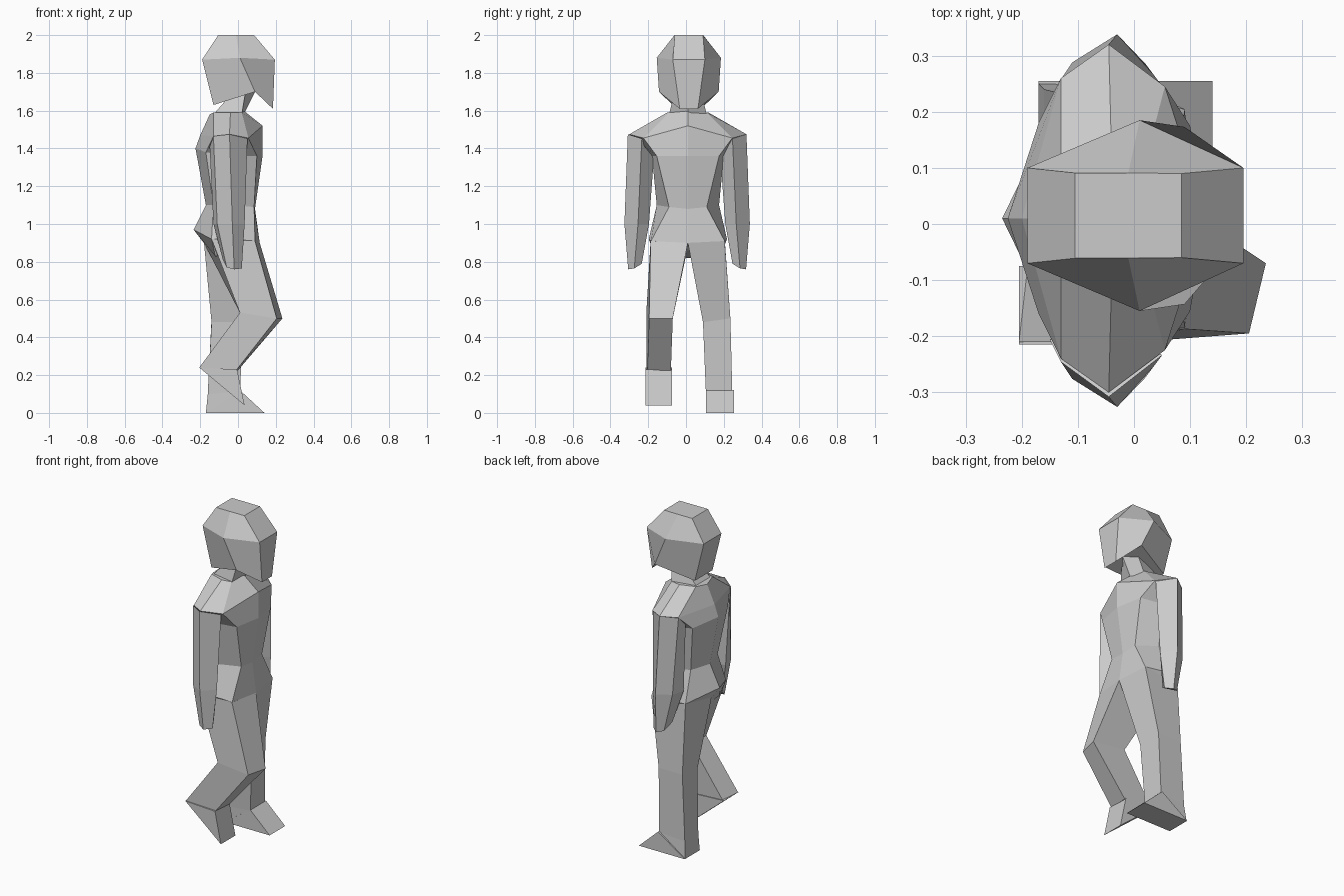
import bpy, bmesh

CY = 0.01  # body's middle plane


def loft(name, rings):
    """Skin a list of equal-length point rings and cap both ends."""
    bm = bmesh.new()
    rows = [[bm.verts.new(p) for p in ring] for ring in rings]
    n = len(rows[0])
    for a, b in zip(rows, rows[1:]):
        for i in range(n):
            j = (i + 1) % n
            bm.faces.new((a[i], a[j], b[j], b[i]))
    bm.faces.new(rows[0])
    bm.faces.new(rows[-1])
    bmesh.ops.remove_doubles(bm, verts=bm.verts, dist=0.0005)
    bmesh.ops.recalc_face_normals(bm, faces=bm.faces)
    mesh = bpy.data.meshes.new(name)
    bm.to_mesh(mesh)
    bm.free()
    ob = bpy.data.objects.new(name, mesh)
    bpy.context.collection.objects.link(ob)
    return ob


def side(points, s, c=CY):
    return [(x, c + s * y, z) for x, y, z in points]


def whole(half, c=CY):
    """Complete a half ring (front to back) with its mirror image."""
    return side(half, 1, c) + side(half, -1, c)[::-1]


# Head with hanging chin
head = [
    [(.085, .075, 2), (-.01, .076, 2), (-.105, .076, 2)],
    [(.195, .085, 1.87), (.01, .17, 1.88), (-.19, .085, 1.87)],
    [(.185, .048, 1.61), (.09, .158, 1.70), (-.13, .085, 1.63)],
    [(.09, .048, 1.70), (.09, .158, 1.70), (-.13, .085, 1.63)],
]
loft("head", [whole(r, 0.015) for r in head])

# Neck
neck = [
    [(.09, 0, 1.70), (.04, .07, 1.70), (-.06, .06, 1.66)],
    [(.03, 0, 1.58), (.02, .10, 1.58), (-.13, .07, 1.58)],
]
loft("neck", [whole(r) for r in neck])

# Torso: neck base, shoulders, chest, waist, hips, crotch
torso = [
    [(.03, 0, 1.60), (.02, .10, 1.59), (-.04, .11, 1.59), (-.13, .08, 1.59), (-.15, 0, 1.58)],
    [(.13, 0, 1.52), (.055, .235, 1.455), (-.045, .31, 1.475), (-.13, .25, 1.465), (-.20, 0, 1.47)],
    [(.13, 0, 1.36), (.10, .165, 1.36), (-.03, .19, 1.36), (-.17, .17, 1.38), (-.225, 0, 1.40)],
    [(.09, 0, 1.08), (.085, .10, 1.09), (-.03, .165, 1.10), (-.13, .13, 1.10), (-.17, 0, 1.10)],
    [(.115, 0, .90), (.09, .195, .91), (-.03, .207, .92), (-.14, .195, .92), (-.235, 0, .97)],
    [(.04, 0, .86), (.05, .16, .85), (-.03, .18, .85), (-.12, .16, .83), (-.12, 0, .82)],
]
loft("torso", [whole(r) for r in torso])

# Arms hanging at the sides
arm = [
    [(-.15, .21, 1.41), (-.13, .25, 1.465), (-.045, .312, 1.475), (.05, .238, 1.452), (-.03, .17, 1.41)],
    [(-.13, .20, 1.00), (-.11, .28, 1.00), (-.03, .33, 1.00), (.035, .258, 1.00), (-.03, .20, 1.00)],
    [(-.08, .238, .81), (-.06, .29, .77), (-.02, .31, .76), (.02, .278, .765), (.0, .238, .79)],
]
for label, s, c in (("left", 1, .008), ("right", -1, .004)):
    loft(label + "_arm", [side(r, s, c) for r in arm])

# Legs: front-inner, front-outer, back-outer, back-inner corners
standing = [
    [(.115, .01, .90), (.09, .205, .91), (-.14, .205, .92), (-.18, .01, .90)],
    [(.03, .09, .48), (.02, .235, .50), (-.14, .235, .50), (-.14, .09, .48)],
    [(.01, .105, .115), (.01, .245, .115), (-.16, .24, .10), (-.16, .11, .10)],
    [(.01, .105, 0), (.01, .25, 0), (-.17, .25, 0), (-.17, .11, 0)],
]
loft("left_leg", standing)

bent = [
    [(.115, .01, .90), (.09, -.187, .91), (-.14, -.187, .92), (-.17, .01, .88)],
    [(.235, -.07, .50), (.205, -.195, .50), (.01, -.21, .53), (.01, -.07, .53)],
    [(.0, -.08, .225), (-.01, -.205, .225), (-.205, -.21, .24), (-.19, -.08, .24)],
]
loft("right_leg", bent)


# Wedge feet: ankle front, toe, heel
def foot(name, ankle, toe, heel, y0, y1):
    loft(name, [[(x, y, z) for x, z in (ankle, toe, heel)] for y in (y0, y1)])


foot("left_foot", (.01, .12), (.14, 0), (-.17, 0), .105, .255)
foot("right_foot", (-.005, .23), (.035, .04), (-.205, .24), -.215, -.075)
